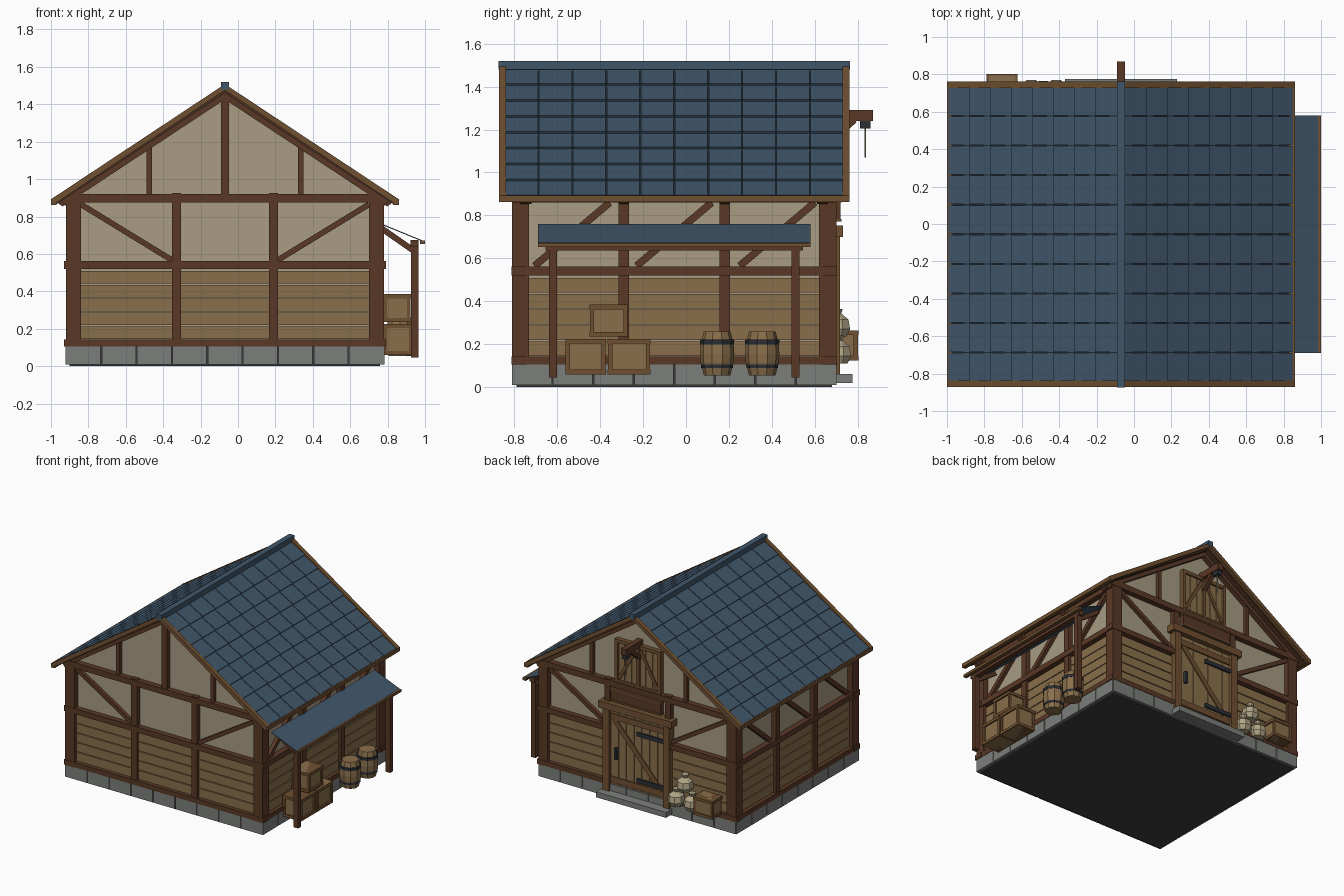
import bpy, bmesh, math

if "Cube" in bpy.data.objects:
    bpy.data.objects.remove(bpy.data.objects["Cube"])

OX, OY = -0.07, -0.055          # house centre; everything below is in house coordinates
COL = dict(stucco=0xA89C82, dark=0x5A3826, plank=0x8A6F4B, trim=0x6F5030, roof=0x40566A,
           gap=0x1E2830, stone=0x7C7F7C, base=0x3A3C3B, iron=0x2B3036, sack=0xB0A585, deck=0x4A3120)
mats, parts = {}, {}


def mat(key):
    if key not in mats:
        m = bpy.data.materials.new(key)
        rgb = [((COL[key] >> s) & 255) / 255 for s in (16, 8, 0)]
        m.diffuse_color = [((c + .055) / 1.055) ** 2.4 for c in rgb] + [1]
        m.use_nodes = True
        m.node_tree.nodes["Principled BSDF"].inputs["Base Color"].default_value = m.diffuse_color
        mats[key] = m
    return mats[key]


def part(name, key):
    if name not in parts:
        parts[name] = (bmesh.new(), key)
    return parts[name][0]


def prism(name, key, axis, pts, a0, a1):
    """Extrude a 2D polygon along x (pts are y,z), y (x,z) or z (x,y)."""
    bm = part(name, key)
    put = {'x': lambda p, a: (a, p[0], p[1]), 'y': lambda p, a: (p[0], a, p[1]),
           'z': lambda p, a: (p[0], p[1], a)}[axis]
    A = [bm.verts.new(put(p, a0)) for p in pts]
    B = [bm.verts.new(put(p, a1)) for p in pts]
    bm.faces.new(A)
    bm.faces.new(B[::-1])
    for i in range(len(pts)):
        j = (i + 1) % len(pts)
        bm.faces.new((A[i], A[j], B[j], B[i]))


def box(name, key, x0, x1, y0, y1, z0, z1):
    prism(name, key, 'z', [(x0, y0), (x1, y0), (x1, y1), (x0, y1)], z0, z1)


def bar(name, key, axis, p, q, w, a0, a1):
    """Straight timber from p to q in the plane across the axis, width w."""
    dx, dz = q[0] - p[0], q[1] - p[1]
    k = w / 2 / math.hypot(dx, dz)
    nx, nz = -dz * k, dx * k
    prism(name, key, axis, [(p[0] + nx, p[1] + nz), (q[0] + nx, q[1] + nz),
                            (q[0] - nx, q[1] - nz), (p[0] - nx, p[1] - nz)], a0, a1)


def lathe(name, key, x, y, z, prof, n):
    bm = part(name, key)
    rings = [[bm.verts.new((x + r * math.cos(2 * math.pi * (i + .5) / n),
                            y + r * math.sin(2 * math.pi * (i + .5) / n), z + h)) for i in range(n)]
             for r, h in prof]
    bm.faces.new(rings[0][::-1])
    bm.faces.new(rings[-1])
    for a, b in zip(rings, rings[1:]):
        for i in range(n):
            j = (i + 1) % n
            bm.faces.new((a[i], a[j], b[j], b[i]))


def crate(name, x, y, z, sx, sy, sz):
    box(name, 'plank', x - sx / 2 + .012, x + sx / 2 - .012, y - sy / 2 + .008, y + sy / 2 - .008, z, z + sz)
    for h in (0, sz - .022):
        box(name + '_rails', 'trim', x - sx / 2, x + sx / 2, y - sy / 2, y + sy / 2, z + h, z + h + .022)
    for a in (-1, 1):
        for b in (-1, 1):
            cx, cy = x + a * (sx / 2 - .012), y + b * (sy / 2 - .012)
            box(name + '_rails', 'trim', cx - .01, cx + .01, cy - .01, cy + .01, z, z + sz)


# Foundation: dark core with a ring of stone blocks
box('floor_slab', 'base', -.83, .83, -.735, .735, 0, .11)
for s in (-1, 1):
    w, d = 1.7 / 9, 1.51 / 8
    for i in range(9):
        x = -.85 + i * w
        box('foundation_stones', 'stone', x + .003, x + w - .003, s * .755, s * .69, .01, .115)
    for i in range(8):
        y = -.755 + i * d
        box('foundation_stones', 'stone', s * .852, s * .79, y + .003, y + d - .003, .01, .118)

# Plaster body with gables
prism('plaster_walls', 'stucco', 'y', [(-.81, .1), (.81, .1), (.81, .92), (0, 1.455), (-.81, .92)], -.715, .715)

# Timber frame, planks and braces
for s in (-1, 1):
    f0, f1 = s * .69, s * .752        # front/back timber depth
    g0, g1 = s * .785, s * .847       # side timber depth
    for t in (-1, 1):
        box('corner_posts', 'dark', t * .85, t * .77, s * .755, s * .675, .1, .92)
        box('wall_studs', 'dark', t * .26 - .024, t * .26 + .024, f0, f1, .115, .925)
        box('wall_studs', 'dark', g0, g1, t * .235 - .025, t * .235 + .025, .115, .925)
        bar('wall_braces', 'dark', 'y', (t * .77, .865), (t * .28, .565), .03, f0, s * .742)
        box('gable_studs', 'dark', t * .405 - .015, t * .405 + .015, f0, s * .742, .92, 1.18)
        bar('gable_rafters', 'dark', 'y', (0, 1.45), (t * .87, .876), .04, f0, s * .752)
        for k in ((0, 1) if s < 0 else (1,)):   # the back wall leaves room for the door
            xa, xb = ((0, .26) if k == 0 else (.26, .86))
            for z0, z1 in ((.105, .142), (.52, .562)):
                box('wall_rails', 'dark', t * xa, t * xb, f0, s * .758, z0, z1)
            for i in range(5):
                z = .145 + i * .074
                box('wall_planks', 'plank', t * xa, t * min(xb, .8), f0, s * .732, z, z + .068)
    box('wall_rails', 'dark', -.86, .86, f0, s * .758, .875, .92)
    for z0, z1 in ((.105, .142), (.52, .562), (.86, .905)):
        box('wall_rails', 'dark', g0, s * .855, -.735, .735, z0, z1)
    for i in range(5):
        z = .145 + i * .074
        box('wall_planks', 'plank', g0, s * .827, -.7, .7, z, z + .068)
    for c in (-.475, 0, .48):
        bar('side_braces', 'dark', 'x', (c - .175, .565), (c + .175, .86), .034, g0, s * .838)
box('king_post', 'dark', -.022, .022, -.752, -.69, .92, 1.47)

# Roof: deck, tiles, verge boards, fascias, rafter tails, ridge
SL = .66
ang = math.atan(SL)
ca, sa = math.cos(ang), math.sin(ang)
for s in (-1, 1):
    def P(t, h):                       # t across, h above the deck plane
        return (s * (t + h * sa), 1.475 - SL * t + h * ca)
    prism('roof_deck', 'deck', 'y', [P(0, -.012), P(.91, -.012), P(.91, .002), P(0, .002)], -.79, .79)
    prism('roof_underlay', 'gap', 'y', [P(0, .002), P(.905, .002), P(.905, .01), P(0, .01)], -.785, .785)
    for r in range(8):
        t0, t1 = .012 + r * .112, .012 + (r + 1) * .112
        for c in range(10):
            y = -.79 + c * .158
            prism('roof_tiles', 'roof', 'y', [P(t0, .003), P(t1, .008), P(t1, .024), P(t0, .013)],
                  y + .003, y + .155)
    for e in (-1, 1):
        prism('verge_boards', 'trim', 'y', [(0, 1.475), P(.922, -.006), P(.915, .026), (0, 1.508)],
              e * .783, e * .816)
    box('eave_fascias', 'trim', s * .9, s * .93, -.816, .816, .862, .893)
    for y in (-.69, -.235, .235, .69):
        prism('rafter_tails', 'dark', 'y', [P(.75, -.045), P(.89, -.04), P(.9, -.01), P(.75, -.01)],
              y - .025, y + .025)
box('ridge_cap', 'roof', -.022, .022, -.818, .818, 1.48, 1.52)

# Lean-to canopy on the right
prism('canopy_roof', 'roof', 'y', [(.84, .755), (1.055, .667), (1.055, .673), (.84, .761)], -.635, .635)
box('canopy_edge', 'trim', 1.042, 1.07, -.635, .635, .652, .672)
box('canopy_beam', 'dark', .993, 1.035, -.6, .6, .637, .675)
for t in (-1, 1):
    box('canopy_posts', 'dark', .995, 1.035, t * .565 - .019, t * .565 + .019, .045, .66)
    bar('canopy_braces', 'dark', 'y', (.84, .735), (1.005, .62), .032, t * .565 - .015, t * .565 + .015)

# Back door with frame, straps, step and blank signboard
for i in range(7):
    x = -.235 + i * .0671
    box('door_planks', 'plank', x + .002, x + .065, .69, .745, .11, .70)
box('door_backing', 'gap', -.235, .235, .68, .735, .11, .70)
for t in (-1, 1):
    box('door_frame', 'trim', t * .232, t * .287, .69, .772, .06, .705)
box('door_frame', 'trim', -.315, .315, .69, .785, .70, .752)
for z in (.13, .62):
    box('door_ledges', 'trim', -.23, .23, .74, .755, z, z + .045)
bar('door_ledges', 'trim', 'y', (.2, .62), (-.2, .175), .04, .74, .753)
for z in (.19, .55):
    box('door_straps', 'iron', -.24, .0, .75, .764, z, z + .03)
box('door_handle', 'iron', .17, .19, .745, .77, .32, .41)
box('door_step', 'stone', -.3, .3, .7, .83, .02, .062)
box('signboard', 'dark', -.215, .215, .74, .775, .772, .872)
for z in (.772, .86):
    box('signboard_edges', 'trim', -.22, .22, .74, .78, z, z + .012)

# Loft hatch and hoist
for i in range(6):
    x = -.18 + i * .06
    box('hatch_planks', 'plank', x + .002, x + .058, .69, .735, .92, 1.24)
for x in (-.185, 0, .185):
    box('hatch_frame', 'trim', x - .013, x + .013, .69, .752, .91, 1.25)
for z in (.91, 1.225):
    box('hatch_frame', 'trim', -.198, .198, .69, .75, z, z + .026)
for t in (-1, 1):
    bar('hatch_braces', 'trim', 'y', (t * .165, .95), (t * .02, 1.21), .024, .7, .745)
box('hoist_beam', 'dark', -.022, .022, .7, .925, 1.24, 1.29)
bar('hoist_bracket', 'dark', 'x', (.73, 1.15), (.84, 1.245), .03, -.018, .018)
box('hoist_block', 'iron', -.018, .018, .865, .915, 1.205, 1.242)
lathe('hoist_rope', 'sack', 0, .89, 1.07, [(.004, 0), (.004, .14)], 6)

# Goods: crates, barrels and sacks
crate('crate_front', .925, -.412, .06, .16, .19, .165)
crate('crate_middle', .925, -.21, .06, .16, .2, .165)
crate('crate_top', .92, -.305, .235, .15, .18, .15)
crate('crate_back', -.635, .785, .125, .165, .145, .14)
for i, y in enumerate((.2, .41)):
    lathe('barrels', 'plank', .935, y, .055,
          [(.062, 0), (.077, .06), (.08, .1), (.077, .145), (.062, .205)], 10)
    for z, r in ((.035, .075), (.145, .08)):
        lathe('barrel_hoops', 'iron', .935, y, .055 + z, [(r - .001, 0), (r, .022)], 10)
SACK = [(.045, 0), (.064, .035), (.056, .08), (.02, .108), (.027, .13)]
for x, y, z in ((-.48, .765, .11), (-.345, .765, .11), (-.415, .76, .235)):
    lathe('sacks', 'sack', x, y, z, SACK, 8)

# Turn the collected geometry into objects
for name, (bm, key) in parts.items():
    bmesh.ops.recalc_face_normals(bm, faces=bm.faces[:])
    bmesh.ops.translate(bm, verts=bm.verts[:], vec=(OX, OY, 0))
    me = bpy.data.meshes.new(name)
    bm.to_mesh(me)
    bm.free()
    me.materials.append(mat(key))
    bpy.context.collection.objects.link(bpy.data.objects.new(name, me))
